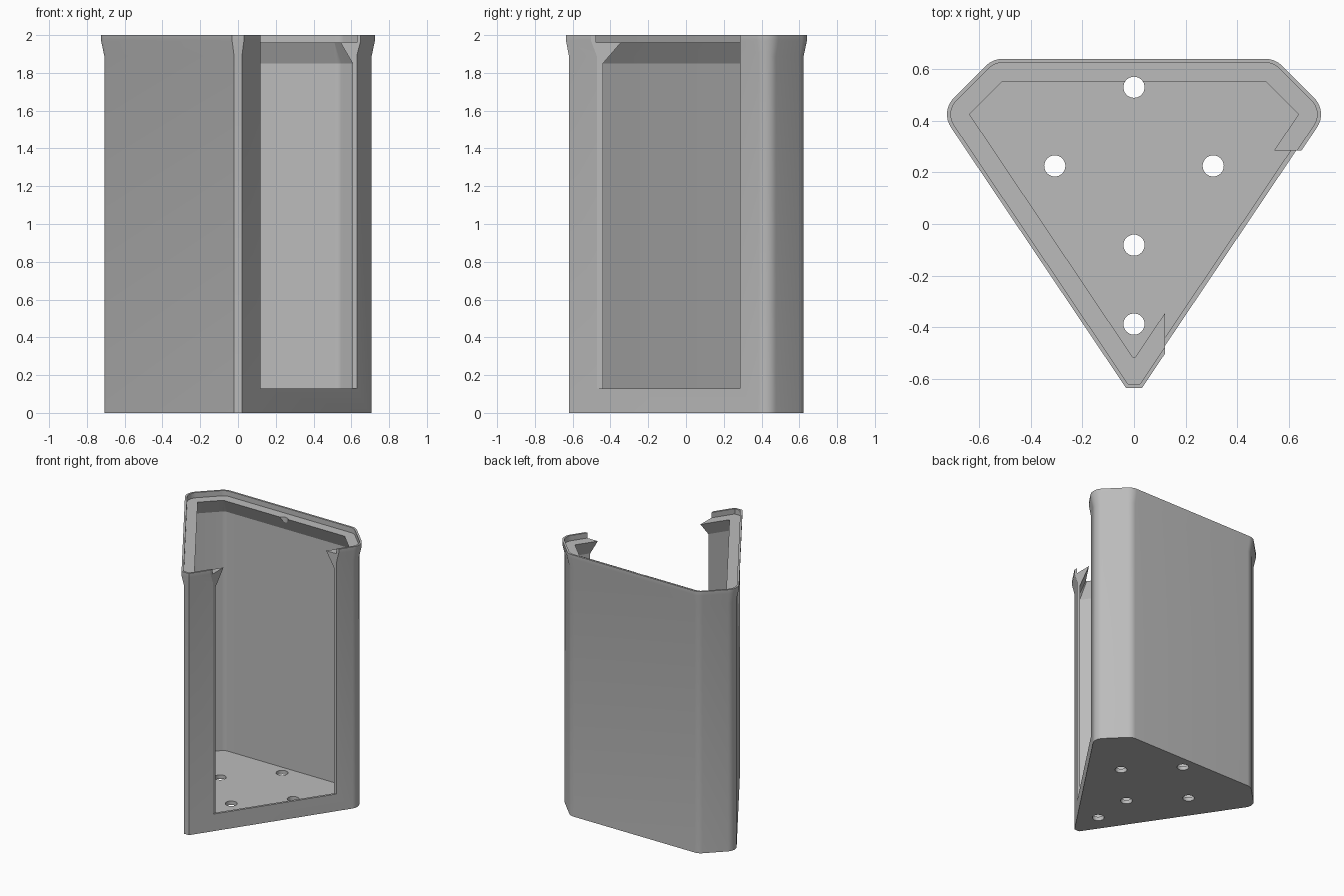
import bpy, bmesh, math
from mathutils import Vector

cube = bpy.data.objects.get("Cube")
if cube:
    bpy.data.objects.remove(cube, do_unlink=True)

# One grey plastic
grey = bpy.data.materials.new("mid grey plastic")
grey.use_nodes = True
colour = (0.5, 0.5, 0.5, 1)
grey.diffuse_color = colour
grey.node_tree.nodes["Principled BSDF"].inputs["Base Color"].default_value = colour

# Core polygon: two back corners, a side corner each side, a pointed front
SIDE, BACK, TIP = Vector((0.635, 0.425)), Vector((0.51, 0.55)), Vector((0, -0.52))
edge = (SIDE - TIP).normalized()
SIDE_ANGLE = math.atan2(-edge.x, edge.y)


def outline(d, tip_y, steps=8):
    """Core polygon grown by d with round corners, cut flat at the front."""
    nx, ny = math.cos(SIDE_ANGLE), math.sin(SIDE_ANGLE)
    reach = (TIP.x * nx + TIP.y * ny) + d
    pts = [((reach - ny * tip_y) / nx, tip_y)]
    for c, a0, a1 in ((SIDE, SIDE_ANGLE, math.pi / 4),
                      (BACK, math.pi / 4, math.pi / 2)):
        for i in range(steps + 1):
            a = a0 + (a1 - a0) * i / steps
            pts.append((c.x + d * math.cos(a), c.y + d * math.sin(a)))
    return pts + [(-x, y) for x, y in reversed(pts)]


def loft(name, levels):
    """Skin a stack of outlines (z, growth, front y) and cap both ends."""
    bm = bmesh.new()
    rings = [[bm.verts.new((x, y, z)) for x, y in outline(d, t)]
             for z, d, t in levels]
    for low, high in zip(rings, rings[1:]):
        for i in range(len(low)):
            j = (i + 1) % len(low)
            bm.faces.new((low[i], low[j], high[j], high[i]))
    bm.faces.new(rings[0][::-1])
    bm.faces.new(rings[-1])
    bmesh.ops.recalc_face_normals(bm, faces=bm.faces)
    mesh = bpy.data.meshes.new(name)
    bm.to_mesh(mesh)
    bm.free()
    mesh.materials.append(grey)
    obj = bpy.data.objects.new(name, mesh)
    bpy.context.collection.objects.link(obj)
    return obj


def cut(target, cutter):
    """Subtract the cutter and discard it."""
    cutter.hide_render = True
    cutter.data.materials.append(grey)
    mod = target.modifiers.new("cut", "BOOLEAN")
    mod.operation = "DIFFERENCE"
    mod.solver = "EXACT"
    mod.object = cutter
    bpy.context.view_layer.objects.active = target
    bpy.ops.object.modifier_apply(modifier=mod.name)
    bpy.data.objects.remove(cutter, do_unlink=True)


# Hollow bin: outer wall, flared rim, lid recess, sloped ledge, inner wall, floor
bin_body = loft("bin_body", [
    (0, 0.073, -0.62),
    (1.89, 0.073, -0.62),
    (1.97, 0.09, -0.635),
    (2, 0.09, -0.635),
    (2, 0.075, -0.62),
    (1.96, 0.075, -0.62),
    (1.96, 0.002, -0.518),
    (1.85, 0.055, -0.602),
    (0.03, 0.055, -0.602),
])

# Open window through the front left wall
x0, x1, y0, y1, z0, z1 = 0.12, 1.2, -1, 0.285, 0.13, 2.4
bpy.ops.mesh.primitive_cube_add(
    size=1, location=((x0 + x1) / 2, (y0 + y1) / 2, (z0 + z1) / 2))
window = bpy.context.object
window.scale = (x1 - x0, y1 - y0, z1 - z0)
cut(bin_body, window)

# Drain holes, drilled straight down through ledge and floor
for x, y in ((0, 0.53), (-0.307, 0.225), (0.307, 0.225), (0, -0.082), (0, -0.388)):
    bpy.ops.mesh.primitive_cylinder_add(
        vertices=32, radius=0.041, depth=3, location=(x, y, 1))
    cut(bin_body, bpy.context.object)

# Smooth the round corners, keep the edges crisp
bpy.ops.object.select_all(action="DESELECT")
bin_body.select_set(True)
bpy.context.view_layer.objects.active = bin_body
bpy.ops.object.shade_smooth_by_angle(angle=math.radians(25))
